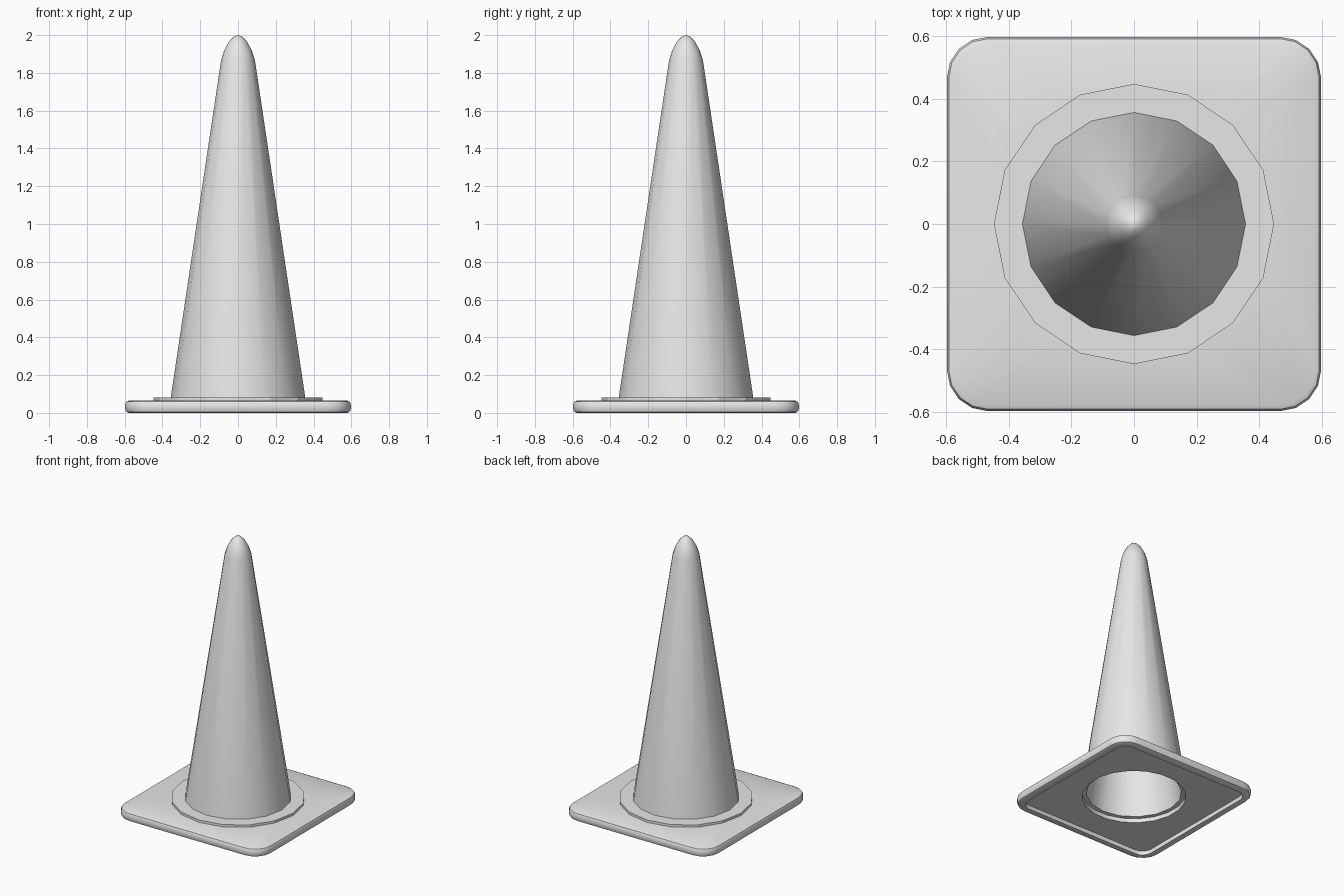
import bpy, bmesh, math

if "Cube" in bpy.data.objects:
    bpy.data.objects.remove(bpy.data.objects["Cube"], do_unlink=True)

GREY = (0.8, 0.8, 0.8, 1.0)
grey = bpy.data.materials.new("light_grey")
grey.use_nodes = True
grey.diffuse_color = GREY
grey.node_tree.nodes["Principled BSDF"].inputs["Base Color"].default_value = GREY


def circle(radius, z, count, phase=0.0):
    step = 2 * math.pi / count
    return [(radius * math.cos((i + phase) * step),
             radius * math.sin((i + phase) * step), z) for i in range(count)]


def rounded_square(half, corner, z, points=5):
    ring = []
    c = half - corner
    for q in range(4):
        cx = c if q in (0, 3) else -c
        cy = c if q in (0, 1) else -c
        for i in range(points):
            a = math.pi / 2 * (q + i / (points - 1))
            ring.append((cx + corner * math.cos(a), cy + corner * math.sin(a), z))
    return ring


def skin(name, rings, angle=30):
    """Join each ring to the next and the last to the first."""
    bm = bmesh.new()
    loops = [[bm.verts.new(p) for p in ring] for ring in rings]
    for a, b in zip(loops, loops[1:] + loops[:1]):
        n = len(a)
        for i in range(n):
            j = (i + 1) % n
            bm.faces.new((a[i], a[j], b[j], b[i]))
    # Collapse zero-radius rings to a single tip
    bmesh.ops.remove_doubles(bm, verts=bm.verts, dist=1e-5)
    bmesh.ops.recalc_face_normals(bm, faces=bm.faces)
    mesh = bpy.data.meshes.new(name)
    bm.to_mesh(mesh)
    bm.free()
    mesh.materials.append(grey)
    obj = bpy.data.objects.new(name, mesh)
    bpy.context.collection.objects.link(obj)
    bpy.ops.object.select_all(action='DESELECT')
    obj.select_set(True)
    bpy.context.view_layer.objects.active = obj
    bpy.ops.object.shade_smooth_by_angle(angle=math.radians(angle))
    return obj


# Square base: recessed underside, rim, rounded edges, round central hole
edge = [(0.055, 0.03), (0.055, 0.0), (0.02, 0.0), (0.006, 0.006), (0.0, 0.02),
        (0.0, 0.045), (0.006, 0.059), (0.02, 0.065)]
base = [circle(0.35, 0.03, 20, 0.5)]
base += [rounded_square(0.597 - d, 0.13 - d, z) for d, z in edge]
base += [circle(0.35, 0.065, 20, 0.5)]
skin("base_plate", base)

# Flat collar around the foot of the cone
collar = [(0.447, 0.06), (0.447, 0.082), (0.33, 0.082), (0.33, 0.06)]
skin("collar", [circle(r, z, 16) for r, z in collar], 20)

# Hollow cone with a rounded tip: outer wall up, inner wall down
outer = [(0.358, 0.06), (0.356, 0.082), (0.09, 1.865), (0.073, 1.92),
         (0.046, 1.968), (0.021, 1.993), (0.0, 2.0)]
inner = [(0.0, 1.96), (0.03, 1.945), (0.058, 1.86), (0.322, 0.06)]
cone = skin("cone_body", [circle(r, z, 16) for r, z in outer] +
            [circle(r, z, 16) for r, z in inner], 40)
